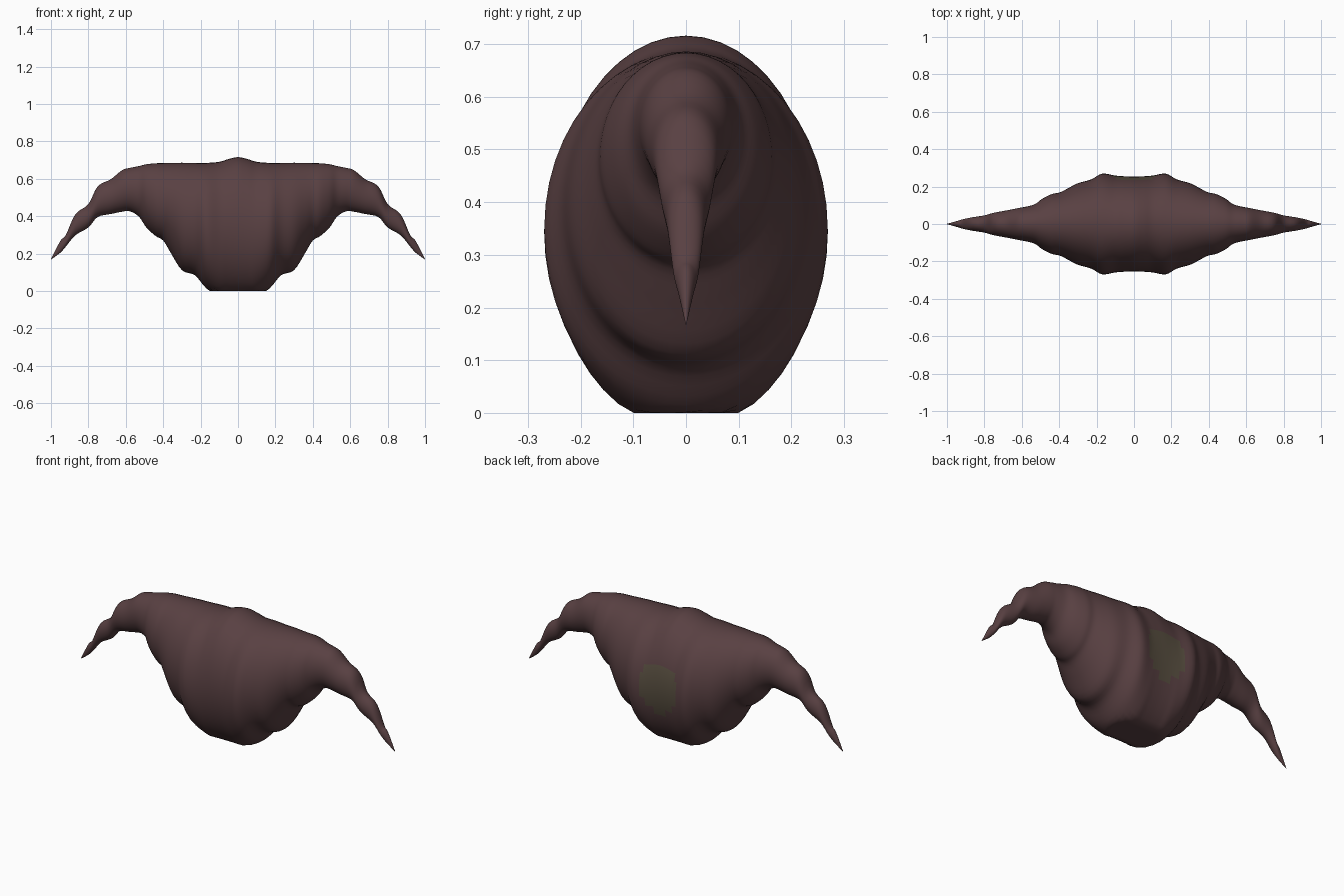
import bpy, bmesh, math

if "Cube" in bpy.data.objects:
    bpy.data.objects.remove(bpy.data.objects["Cube"])

# Half profile along x: x, top z, bottom z, half width in y
ROWS = [
    (0.00, .716, -.030, .254), (0.05, .706, -.030, .255), (0.10, .691, -.028, .259),
    (0.17, .685, .015, .269), (0.23, .685, .084, .238), (0.30, .686, .112, .218),
    (0.36, .685, .205, .187), (0.40, .684, .270, .168), (0.44, .683, .294, .160),
    (0.49, .678, .340, .135), (0.53, .668, .398, .106), (0.58, .658, .427, .092),
    (0.62, .646, .424, .085), (0.68, .598, .412, .073), (0.75, .560, .396, .060),
    (0.80, .465, .340, .046), (0.87, .410, .298, .035), (0.92, .300, .238, .024),
    (0.95, .268, .205, .015), (1.00, .170, .168, .001),
]
SIDES = 48
STEPS = 4


def catmull(p0, p1, p2, p3, t):
    return [0.5 * (2 * b + (c - a) * t + (2 * a - 5 * b + 4 * c - d) * t * t
                   + (3 * b - a - 3 * c + d) * t ** 3)
            for a, b, c, d in zip(p0, p1, p2, p3)]


def material(name, color):
    m = bpy.data.materials.new(name)
    m.diffuse_color = (*color, 1)
    m.use_nodes = True
    m.node_tree.nodes["Principled BSDF"].inputs["Base Color"].default_value = m.diffuse_color
    return m


# Full mirrored run of stations, smoothed between the rows
mirrored = [(-r[0], *r[1:]) for r in ROWS[:0:-1]] + ROWS
stations = []
last = len(mirrored) - 1
for i in range(last):
    quad = [mirrored[min(max(i + k, 0), last)] for k in (-1, 0, 1, 2)]
    stations += [catmull(*quad, s / STEPS) for s in range(STEPS)]
stations.append(mirrored[-1])

# Horned pod: oval sections lofted from tip to tip, flattened underneath
bm = bmesh.new()
rings = []
for x, top, bottom, width in stations:
    mid, half = (top + bottom) / 2, (top - bottom) / 2
    rings.append([bm.verts.new((x, width * math.cos(a), max(0, mid + half * math.sin(a))))
                  for a in (2 * math.pi * k / SIDES for k in range(SIDES))])
for a, b in zip(rings, rings[1:]):
    for k in range(SIDES):
        n = (k + 1) % SIDES
        bm.faces.new((a[k], a[n], b[n], b[k]))
bm.faces.new(rings[0])
bm.faces.new(rings[-1][::-1])
bmesh.ops.recalc_face_normals(bm, faces=bm.faces)

# Oval scar on the back
for f in bm.faces:
    f.smooth = True
    c = f.calc_center_median()
    if c.y > 0 and (c.x / .12) ** 2 + ((c.z - .36) / .145) ** 2 < 1:
        f.material_index = 1

mesh = bpy.data.meshes.new("horned_pod")
bm.to_mesh(mesh)
bm.free()
mesh.materials.append(material("pod_brown", (.10, .052, .055)))
mesh.materials.append(material("scar_olive", (.095, .075, .05)))
pod = bpy.data.objects.new("horned_pod", mesh)
bpy.context.collection.objects.link(pod)
